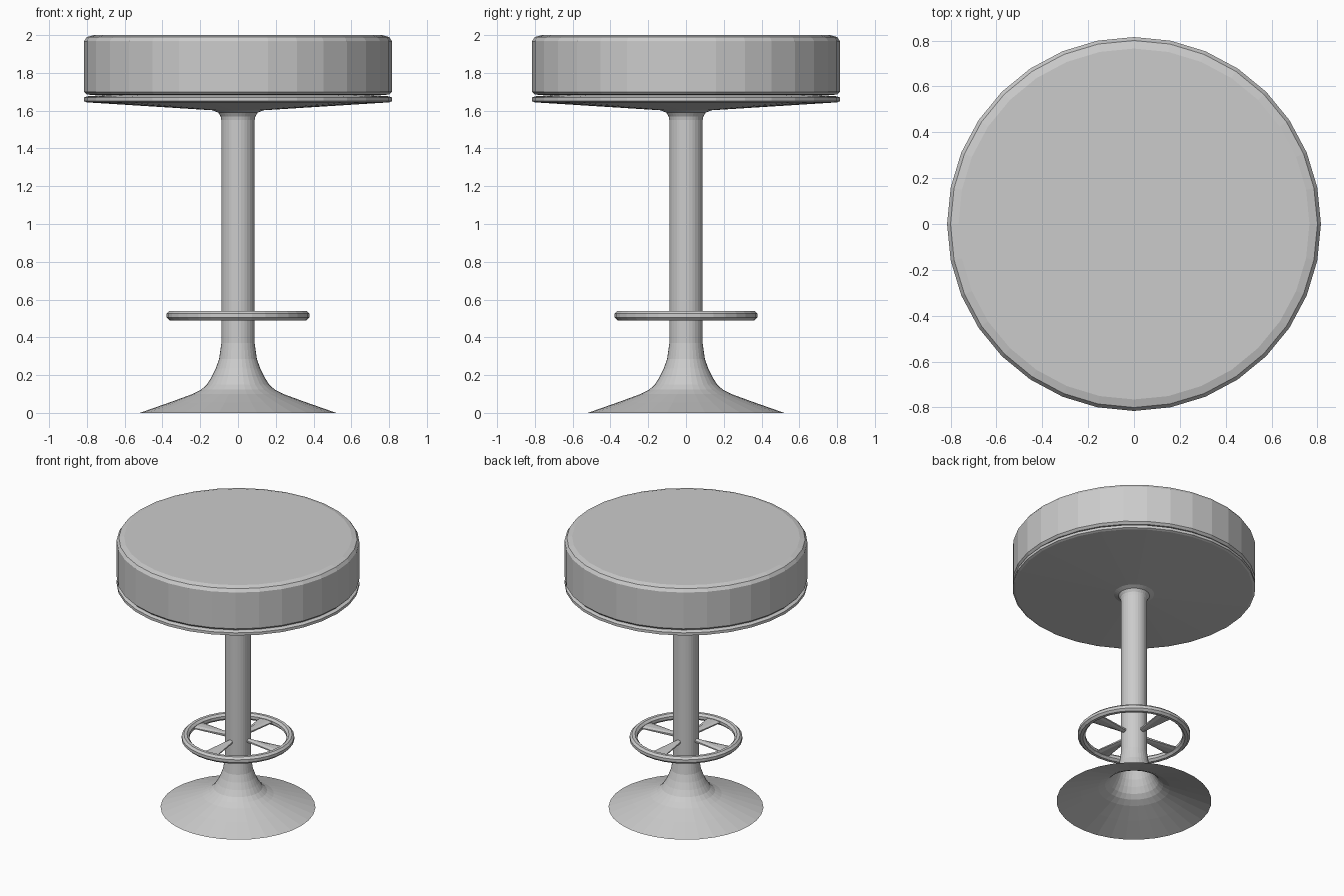
import bpy, bmesh
from math import sin, cos, pi
from mathutils import Matrix, Vector

if "Cube" in bpy.data.objects:
    bpy.data.objects.remove(bpy.data.objects["Cube"])

SIDES = 32


def make_object(name, bm):
    bmesh.ops.recalc_face_normals(bm, faces=bm.faces)
    mesh = bpy.data.meshes.new(name)
    bm.to_mesh(mesh)
    bm.free()
    ob = bpy.data.objects.new(name, mesh)
    bpy.context.collection.objects.link(ob)
    return ob


def lathe(name, profile, closed=False, caps=()):
    """Spin a (radius, height) profile about z; caps lists ring indices to fill."""
    bm = bmesh.new()
    rings = [[bm.verts.new((r * cos(2 * pi * i / SIDES), r * sin(2 * pi * i / SIDES), z))
              for i in range(SIDES)] for r, z in profile]
    pairs = list(zip(rings, rings[1:]))
    if closed:
        pairs.append((rings[-1], rings[0]))
    for a, b in pairs:
        for i in range(SIDES):
            j = (i + 1) % SIDES
            bm.faces.new((a[i], a[j], b[j], b[i]))
    for c in caps:
        bm.faces.new(rings[c])
    return make_object(name, bm)


# Padded seat with softened rims
lathe("seat_cushion", [(0.765, 1.683), (0.80, 1.685), (0.815, 1.70), (0.815, 1.968),
                       (0.80, 1.99), (0.765, 2.0)], caps=(0, -1))

# Shallow dished plate under the seat, flaring out of the column
lathe("seat_plate", [(0.088, 1.55), (0.092, 1.57), (0.105, 1.59), (0.135, 1.602),
                     (0.80, 1.644), (0.815, 1.65), (0.815, 1.67), (0.80, 1.676),
                     (0.70, 1.683)], caps=(-1,))

# Column and hollow trumpet base in one sweep
lathe("column_and_base", [(0.52, 0.0), (0.36, 0.056), (0.24, 0.1), (0.195, 0.123),
                          (0.165, 0.15), (0.14, 0.19), (0.118, 0.235), (0.1, 0.285),
                          (0.092, 0.34), (0.088, 0.37), (0.088, 1.55)])

# Footrest ring
TUBE = 8
lathe("footrest_ring", [(0.353 + 0.027 * cos(2 * pi * (k + 0.5) / TUBE),
                         0.515 + 0.027 * sin(2 * pi * (k + 0.5) / TUBE))
                        for k in range(TUBE)], closed=True)

# Four spokes: small and round at the column, wide and flat at the ring
bm = bmesh.new()
for s in range(4):
    turn = Matrix.Rotation(s * pi / 2, 4, 'Z')
    ends = []
    for x, half_w, half_h in ((0.07, 0.016, 0.016), (0.345, 0.06, 0.008)):
        ends.append([bm.verts.new(turn @ Vector((x, half_w * cos(2 * pi * k / 8 + pi / 8),
                                                 0.515 + half_h * sin(2 * pi * k / 8 + pi / 8))))
                     for k in range(8)])
    for k in range(8):
        n = (k + 1) % 8
        bm.faces.new((ends[0][k], ends[0][n], ends[1][n], ends[1][k]))
    for end in ends:
        bm.faces.new(end)
make_object("footrest_spokes", bm)
